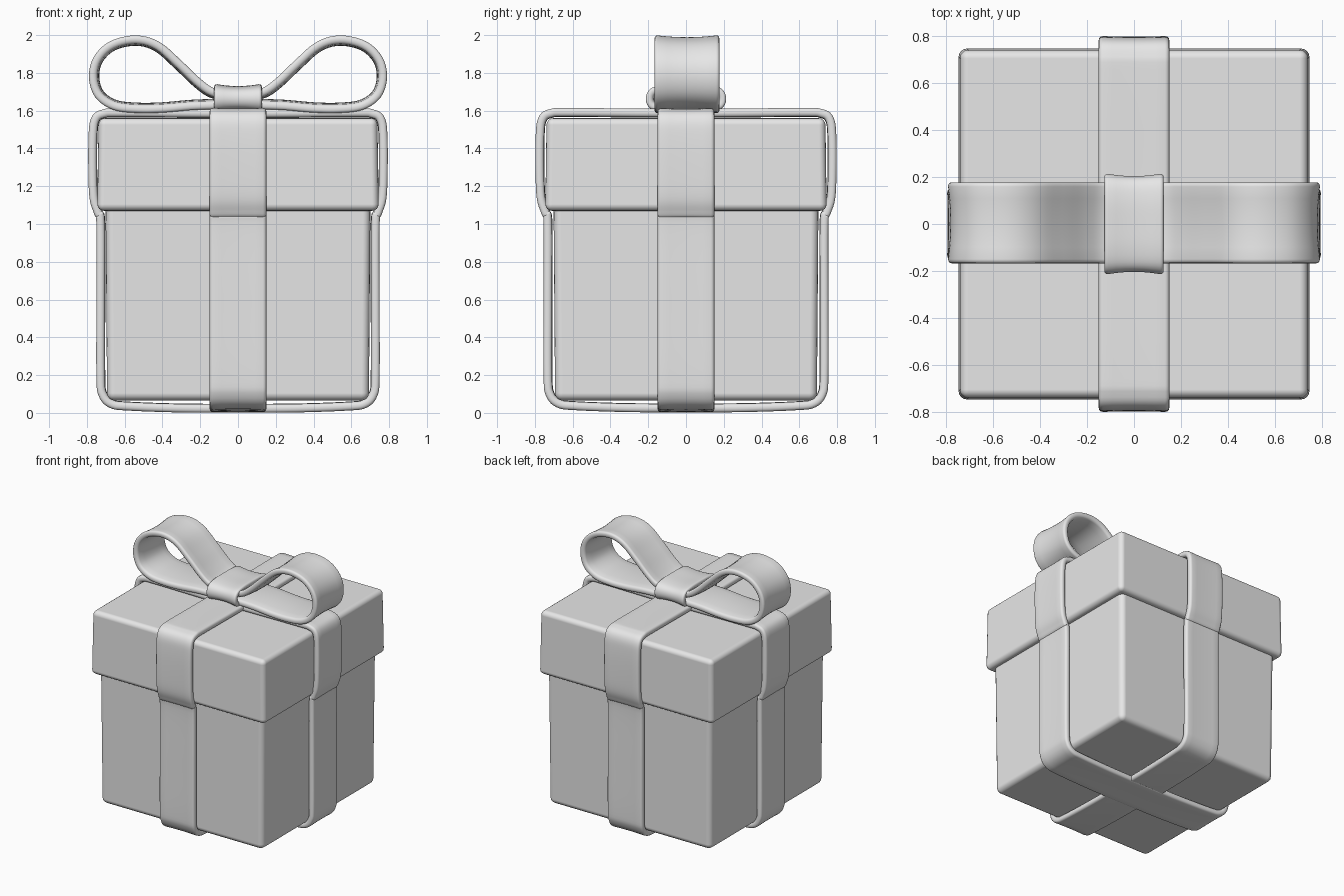
import bpy, bmesh, math
from mathutils import Vector

if "Cube" in bpy.data.objects:
    bpy.data.objects.remove(bpy.data.objects["Cube"], do_unlink=True)

grey = bpy.data.materials.new("plain_grey")
grey.use_nodes = True
grey.diffuse_color = (0.8, 0.8, 0.8, 1)
grey.node_tree.nodes["Principled BSDF"].inputs["Base Color"].default_value = (0.8, 0.8, 0.8, 1)


def finish(name, bm):
    bmesh.ops.recalc_face_normals(bm, faces=bm.faces)
    mesh = bpy.data.meshes.new(name)
    bm.to_mesh(mesh)
    bm.free()
    for p in mesh.polygons:
        p.use_smooth = True
    mesh.materials.append(grey)
    obj = bpy.data.objects.new(name, mesh)
    bpy.context.scene.collection.objects.link(obj)
    return obj


def soft_box(name, bottom, top, half_bottom, half_top, radius):
    """Slightly tapered box with rounded edges."""
    bm = bmesh.new()
    bmesh.ops.create_cube(bm, size=2)
    for v in bm.verts:
        half = half_top if v.co.z > 0 else half_bottom
        v.co = (v.co.x * half, v.co.y * half, top if v.co.z > 0 else bottom)
    obj = finish(name, bm)
    bevel = obj.modifiers.new("round_edges", 'BEVEL')
    bevel.width = radius
    bevel.segments = 4
    bevel.harden_normals = True
    return obj


def smooth_loop(points, steps=5):
    """Closed Catmull-Rom curve through the points."""
    pts = [Vector(p) for p in points]
    n = len(pts)
    out = []
    for i in range(n):
        a, b, c, d = (pts[(i + k) % n] for k in (-1, 0, 1, 2))
        for s in range(steps):
            t = s / steps
            out.append(0.5 * (2 * b + (c - a) * t + (2 * a - 5 * b + 4 * c - d) * t * t
                              + (3 * b - a - 3 * c + d) * t ** 3))
    return out


def strip_section(half, thick, cup):
    """Rounded strip section, with edges curling outward."""
    r = thick * 0.4
    h = thick / 2
    sec = []
    for sv, sd, start in ((1, 1, 0), (-1, 1, 90), (-1, -1, 180), (1, -1, 270)):
        for k in range(4):
            a = math.radians(start + 30 * k)
            sec.append((sv * (half - r) + r * math.cos(a), sd * (h - r) + r * math.sin(a)))
        if start in (0, 180):
            sec += [(f * sv * half, sd * h) for f in (0.6, 0.3, 0, -0.3, -0.6)]
    return [(v, d + cup * (v / half) ** 2) for v, d in sec]


def band(name, points, half, thick, cup, axis, shift=0.0):
    """Sweep a strip along a closed path lying in the xz or yz plane."""
    path = smooth_loop(points)
    sec = strip_section(half, thick, cup)
    bm = bmesh.new()
    rings = []
    for i, p in enumerate(path):
        tangent = (path[(i + 1) % len(path)] - path[i - 1]).normalized()
        normal = Vector((tangent.y, -tangent.x))
        ring = []
        for v, d in sec:
            q = p + normal * d
            co = (q.x, v + shift, q.y) if axis == 'x' else (v + shift, q.x, q.y)
            ring.append(bm.verts.new(co))
        rings.append(ring)
    for i, ring in enumerate(rings):
        for j in range(len(sec)):
            bm.faces.new((rings[i - 1][j - 1], rings[i - 1][j], ring[j], ring[j - 1]))
    return finish(name, bm)


def mirrored(half_path):
    """Complete a path whose first and last points lie on the centre line."""
    return half_path + [(-u, z) for u, z in reversed(half_path[1:-1])]


# Box and lid
soft_box("box_body", 0.065, 1.2, 0.693, 0.702, 0.04)
soft_box("box_lid", 1.07, 1.56, 0.745, 0.738, 0.035)

# Crossed wrapping ribbons
wrap = [(0, 0.026), (0.3, 0.027), (0.58, 0.037), (0.67, 0.05), (0.715, 0.1),
        (0.725, 0.2), (0.725, 0.6), (0.725, 1.0), (0.738, 1.06), (0.76, 1.13),
        (0.767, 1.25), (0.767, 1.45), (0.755, 1.55), (0.71, 1.582), (0.6, 1.587), (0, 1.583)]
band("ribbon_side_to_side", mirrored(wrap), 0.15, 0.045, 0.003, 'x')
band("ribbon_front_to_back", mirrored([(u * 1.006, z + 0.002) for u, z in wrap]),
     0.15, 0.045, 0.003, 'y')

# Bow loops
loop = [(0.03, 1.643), (0.12, 1.64), (0.25, 1.635), (0.4, 1.622), (0.53, 1.62),
        (0.65, 1.635), (0.73, 1.69), (0.757, 1.78), (0.735, 1.87), (0.66, 1.94),
        (0.54, 1.966), (0.43, 1.935), (0.32, 1.84), (0.22, 1.745), (0.14, 1.69), (0.04, 1.67)]
band("bow_loop_left", loop, 0.172, 0.045, 0.012, 'x', 0.005)
band("bow_loop_right", [(-u, z) for u, z in reversed(loop)], 0.172, 0.045, 0.012, 'x', 0.005)

# Bow knot
knot = [(0, 1.625), (0.12, 1.625), (0.17, 1.635), (0.183, 1.665),
        (0.165, 1.695), (0.1, 1.708), (0, 1.71)]
band("bow_knot", mirrored(knot), 0.126, 0.04, 0.013, 'y')
